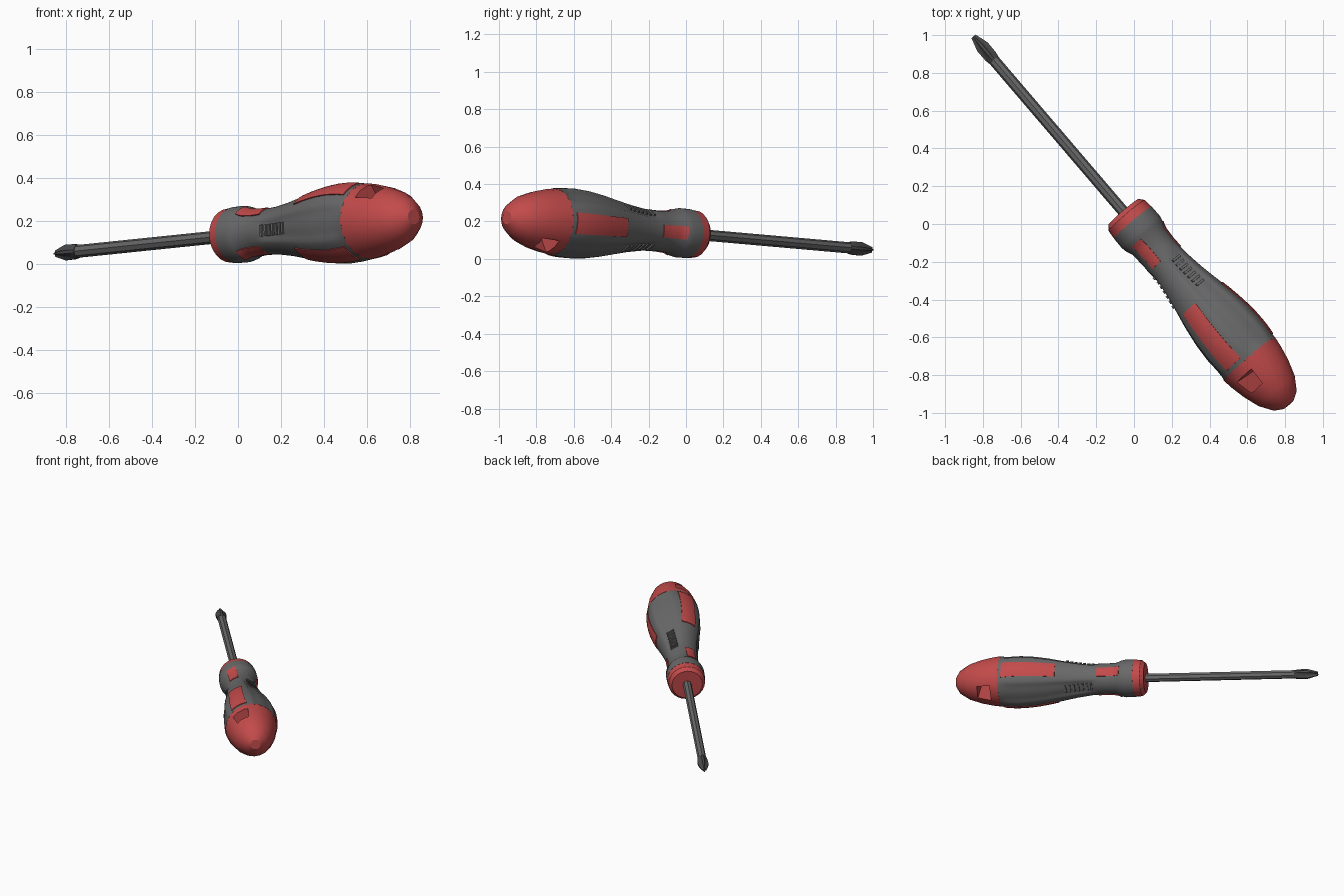
import bpy, bmesh
from math import sin, cos, radians, pi
from mathutils import Vector, Matrix

if "Cube" in bpy.data.objects:
    bpy.data.objects.remove(bpy.data.objects["Cube"])

# Tool frame: X = sideways, Y = up, Z = along the axis from tip to butt
axis = Vector((0.65, -0.76, 0.067)).normalized()
side = Vector((0.76, 0.65, 0)).normalized()
up = axis.cross(side)
FRAME = Matrix((side, up, axis)).transposed().to_4x4()
FRAME.translation = (0, 0, 0.136)


def material(name, color):
    m = bpy.data.materials.new(name)
    m.diffuse_color = (*color, 1)
    m.use_nodes = True
    m.node_tree.nodes["Principled BSDF"].inputs["Base Color"].default_value = m.diffuse_color
    return m


RED = material("red_plastic", (0.55, 0.07, 0.07))
GREY = material("dark_grey", (0.14, 0.14, 0.14))
DARK = material("dark_steel", (0.07, 0.07, 0.07))


def make(name, bm, mat, smooth=30):
    bmesh.ops.recalc_face_normals(bm, faces=bm.faces[:])
    me = bpy.data.meshes.new(name)
    bm.to_mesh(me)
    bm.free()
    ob = bpy.data.objects.new(name, me)
    bpy.context.collection.objects.link(ob)
    ob.matrix_world = FRAME
    me.materials.append(mat)
    bpy.ops.object.select_all(action='DESELECT')
    ob.select_set(True)
    bpy.context.view_layer.objects.active = ob
    if smooth:
        bpy.ops.object.shade_smooth_by_angle(angle=radians(smooth))
    return ob


def polar(r, a, s):
    return Vector((r * sin(a), r * cos(a), s))


def loft(rings):
    # closed skin over equal-sized rings of points
    bm = bmesh.new()
    vs = [[bm.verts.new(p) for p in ring] for ring in rings]
    n = len(vs[0])
    for a, b in zip(vs, vs[1:]):
        for i in range(n):
            bm.faces.new((a[i], a[(i + 1) % n], b[(i + 1) % n], b[i]))
    bm.faces.new(vs[0])
    bm.faces.new(vs[-1])
    return bm


def lathe(profile, n):
    return loft([[polar(r, 2 * pi * i / n, s) for i in range(n)] for s, r in profile])


BODY = [(-0.01, .131), (.055, .132), (.085, .126), (.12, .112), (.2, .107), (.3, .112),
        (.4, .126), (.5, .145), (.6, .165), (.7, .18), (.8, .187), (.88, .184), (.945, .176)]


def radius(s):
    for (s0, r0), (s1, r1) in zip(BODY, BODY[1:]):
        if s <= s1:
            return r0 + (r1 - r0) * (s - s0) / (s1 - s0)
    return BODY[-1][1]


def grip_radius(a, s):
    # three shallow flutes, fading out at both ends
    d = (a - radians(30) + pi / 3) % (2 * pi / 3) - pi / 3
    fade = max(0, min(1, (s - .24) / .08, (.945 - s) / .05))
    across = max(0, 1 - (d / radians(26)) ** 4)
    return radius(s) - .013 * fade * across


# shaft and cross-shaped bit
make("shaft", lathe([(-1.15, .03), (-.07, .03)], 8), GREY)
bit = []
for s, r, inner in [(-1.145, .031, .031), (-1.17, .036, .030), (-1.235, .037, .024), (-1.31, .015, .008)]:
    bit.append([polar(r if i % 4 < 2 else inner, 2 * pi * i / 16 - pi / 16, s) for i in range(16)])
make("bit_tip", loft(bit), DARK, 20)

# front collar ring
make("front_collar", lathe([(-.085, .03), (-.085, .105), (-.06, .126), (-.005, .131)], 24), RED)

# fluted grip body
N = 72
stations = [s for s, r in BODY] + [.25, .27, .35, .45, .55, .92]
make("grip_body", loft([[polar(grip_radius(2 * pi * i / N, s), 2 * pi * i / N, s)
                         for i in range(N)] for s in sorted(stations)]), GREY, 35)


def inlay(name, centre, s0, s1, w0, w1):
    # raised pad that follows the body surface
    rings, rows, cols = [], 9, 7
    for i in range(rows):
        t = i / (rows - 1)
        s, w = s0 + (s1 - s0) * t, w0 + (w1 - w0) * t
        half = w / 2 / radius(s)
        angs = [centre - half + 2 * half * j / (cols - 1) for j in range(cols)]
        rings.append([polar(radius(s) + .005, a, s) for a in angs] +
                     [polar(radius(s) - .012, a, s) for a in reversed(angs)])
    make(name, loft(rings), RED)


for k in range(3):
    a = radians(92 + 120 * k)
    inlay(f"grip_inlay_{k + 1}", a, .54, .92, .10, .115)
    inlay(f"neck_inlay_{k + 1}", a, .09, .25, .07, .065)
    # row of small ribs in each flute
    bm = bmesh.new()
    b = radians(30 + 120 * k)
    for j in range(7):
        s = .29 + .03 * j
        m = (Matrix.Translation(polar(grip_radius(b, s), b, s)) @ Matrix.Rotation(-b, 4, 'Z')
             @ Matrix.Diagonal((.055, .016, .013, 1)))
        bmesh.ops.create_cube(bm, size=1, matrix=m)
    make(f"thumb_ribs_{k + 1}", bm, GREY, 0)

# butt cap with a hanging hole through it
cap = make("butt_cap", lathe([(.94, .178), (1.0, .17), (1.08, .153), (1.165, .125),
                              (1.235, .08), (1.262, .035)], 20), RED)
hole = make("hole_cutter", loft([[polar(0, 0, s) + Matrix.Rotation(radians(30), 3, 'Z') @ Vector((x, y, 0))
                                  for x, s in ((-.06, 1.0), (.06, 1.0), (.045, 1.095), (-.045, 1.095))]
                                 for y in (-.3, .3)]), RED, 0)
hole.hide_render = True
bpy.context.view_layer.objects.active = cap
mod = cap.modifiers.new("hanging_hole", 'BOOLEAN')
mod.operation, mod.object, mod.solver = 'DIFFERENCE', hole, 'EXACT'
bpy.ops.object.select_all(action='DESELECT')
cap.select_set(True)
while cap.modifiers[0] != mod:
    bpy.ops.object.modifier_move_up(modifier=mod.name)
bpy.ops.object.modifier_apply(modifier=mod.name)
bpy.data.objects.remove(hole)
